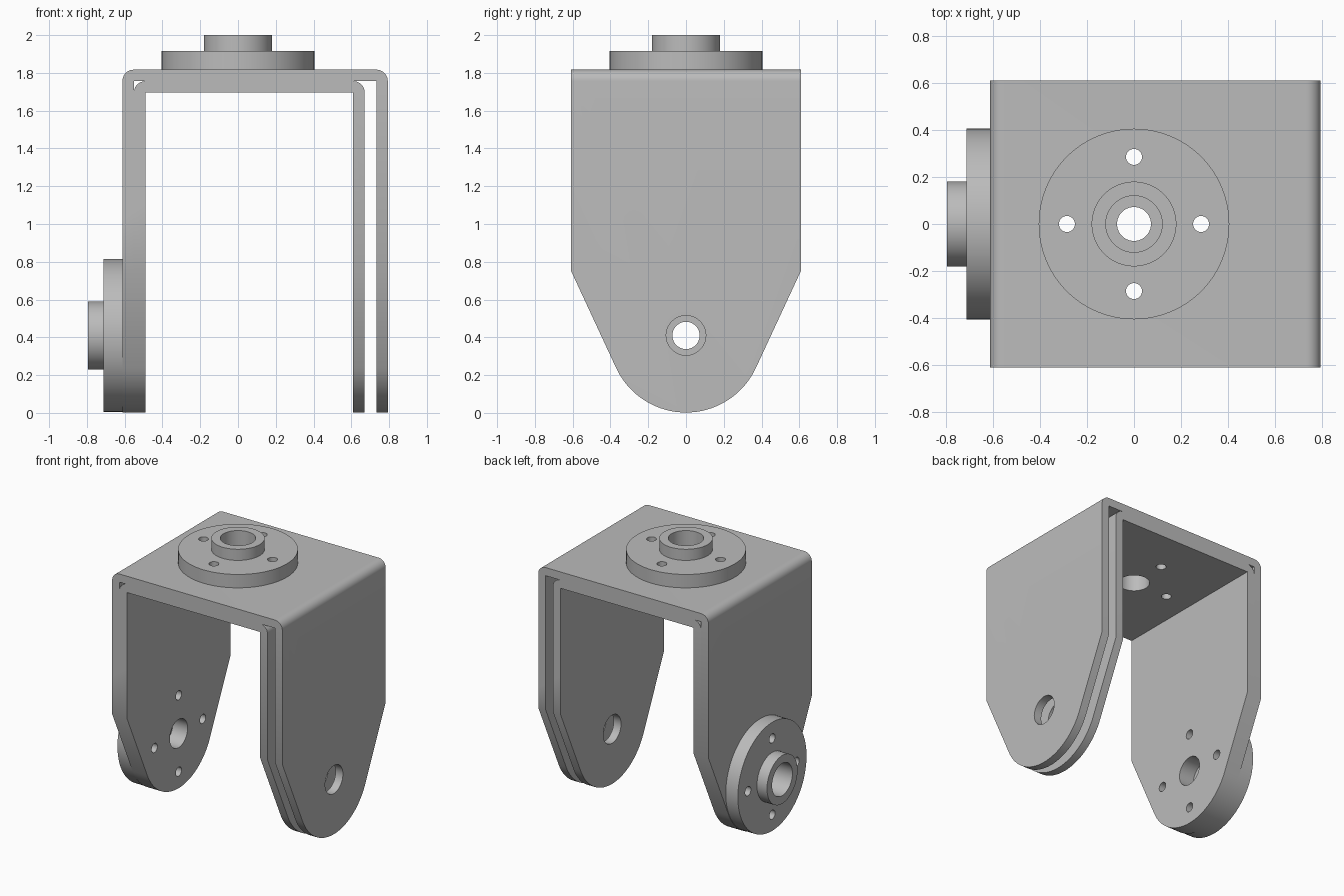
import bpy, bmesh, math
from mathutils import Matrix, Vector

if "Cube" in bpy.data.objects:
    bpy.data.objects.remove(bpy.data.objects["Cube"])

HALF_Y, PIVOT_Z, TIP_R, SHEET = 0.61, 0.41, 0.408, 0.061
LEFT_X, RIGHT_X, TOP_Z, GAP = -0.612, 0.793, 1.817, 0.122

metal = bpy.data.materials.new("plain_grey")
metal.use_nodes = True
metal.diffuse_color = (0.5, 0.5, 0.5, 1)
metal.node_tree.nodes["Principled BSDF"].inputs["Base Color"].default_value = (0.5, 0.5, 0.5, 1)


def make_object(name, bm):
    bmesh.ops.recalc_face_normals(bm, faces=bm.faces)
    mesh = bpy.data.meshes.new(name)
    bm.to_mesh(mesh)
    bm.free()
    obj = bpy.data.objects.new(name, mesh)
    bpy.context.collection.objects.link(obj)
    return obj


def prism(name, points, direction):
    bm = bmesh.new()
    face = bm.faces.new([bm.verts.new(p) for p in points])
    new = bmesh.ops.extrude_face_region(bm, geom=[face])["geom"]
    moved = [g for g in new if isinstance(g, bmesh.types.BMVert)]
    bmesh.ops.translate(bm, verts=moved, vec=direction)
    return make_object(name, bm)


def drill(name, frame, bore, bolts=True):
    """Cutter along the frame's z axis: a bore and four bolt holes."""
    bm = bmesh.new()
    holes = [(0, 0, bore)] if bore else []
    if bolts:
        holes += [(0.285 * x, 0.285 * y, 0.034) for x, y in ((1, 0), (0, 1), (-1, 0), (0, -1))]
    for x, y, r in holes:
        bmesh.ops.create_cone(bm, cap_ends=True, segments=48, radius1=r, radius2=r,
                              depth=0.6, matrix=frame @ Matrix.Translation((x, y, 0)))
    return make_object(name, bm)


def boolean(obj, cutter, operation="DIFFERENCE"):
    mod = obj.modifiers.new("cut", "BOOLEAN")
    mod.operation, mod.solver, mod.object = operation, "EXACT", cutter
    bpy.context.view_layer.update()
    result = obj.evaluated_get(bpy.context.evaluated_depsgraph_get())
    mesh = bpy.data.meshes.new_from_object(result)
    obj.modifiers.clear()
    obj.data = mesh
    bpy.data.objects.remove(cutter)


def finish(obj):
    obj.data.materials.clear()
    obj.data.materials.append(metal)
    bpy.ops.object.select_all(action="DESELECT")
    obj.select_set(True)
    bpy.context.view_layer.objects.active = obj
    bpy.ops.object.shade_smooth_by_angle(angle=math.radians(30))


def corner(cx, cz, r, start, steps=10):
    angles = [math.radians(start - 90 * i / steps) for i in range(steps + 1)]
    return [(cx + r * math.cos(a), -HALF_Y, cz + r * math.sin(a)) for a in angles]


def leg_outline():
    # Square shoulders tapering on tangents into a round tip
    shoulder = Vector((HALF_Y, 0.755 - PIVOT_Z))
    tangent = shoulder.angle_signed(Vector((1, 0))) - math.acos(TIP_R / shoulder.length)
    steps = 48
    pts = [(-1, HALF_Y, 2.2), (-1, HALF_Y, 0.755)]
    for i in range(steps + 1):
        a = tangent + (-math.pi - 2 * tangent) * i / steps
        pts.append((-1, TIP_R * math.cos(a), PIVOT_Z + TIP_R * math.sin(a)))
    return pts + [(-1, -HALF_Y, 0.755), (-1, -HALF_Y, 2.2)]


# Mounting frames: top plate and the pivots at the leg tips
top_frame = Matrix.Translation((0, 0, TOP_Z))
left_frame = Matrix.Translation((LEFT_X, 0, PIVOT_Z)) @ Matrix.Rotation(-math.pi / 2, 4, "Y")
right_frame = Matrix.Translation((RIGHT_X, 0, PIVOT_Z)) @ Matrix.Rotation(math.pi / 2, 4, "Y")


def bracket(name, x0, x1, top):
    r, low = 0.06, -0.1
    a, b, under = x0 + SHEET, x1 - SHEET, top - SHEET
    pts = [(x0, -HALF_Y, low)] + corner(x0 + r, top - r, r, 180) + corner(x1 - r, top - r, r, 90)
    pts += [(x1, -HALF_Y, low), (b, -HALF_Y, low), (b, -HALF_Y, under),
            (a, -HALF_Y, under), (a, -HALF_Y, low)]
    obj = prism(name, pts, (0, 2 * HALF_Y, 0))
    boolean(obj, prism("leg_cutter", leg_outline(), (2, 0, 0)), "INTERSECT")
    boolean(obj, drill("top_cutter", top_frame, 0.105))
    boolean(obj, drill("left_cutter", left_frame, 0.105))
    boolean(obj, drill("right_cutter", right_frame, 0.105, bolts=False))
    finish(obj)


def flange(name, frame):
    # Stepped disc with a boss and a counterbored centre
    bm = bmesh.new()
    profile = [(0.072, 0), (0.405, 0), (0.405, 0.1), (0.18, 0.1),
               (0.18, 0.183), (0.12, 0.183), (0.12, 0.035), (0.072, 0.035)]
    verts = [bm.verts.new((r, 0, z)) for r, z in profile]
    edges = [bm.edges.new((verts[i - 1], verts[i])) for i in range(len(verts))]
    bmesh.ops.spin(bm, geom=verts + edges, axis=(0, 0, 1), cent=(0, 0, 0),
                   angle=2 * math.pi, steps=96)
    bmesh.ops.remove_doubles(bm, verts=bm.verts, dist=0.0005)
    bm.transform(frame)
    obj = make_object(name, bm)
    boolean(obj, drill("bolt_cutter", frame, None))
    finish(obj)


bracket("outer_bracket", LEFT_X, RIGHT_X, TOP_Z)
bracket("inner_bracket", LEFT_X + SHEET, RIGHT_X - GAP, TOP_Z - SHEET)
flange("top_flange", top_frame)
flange("side_flange", left_frame)
